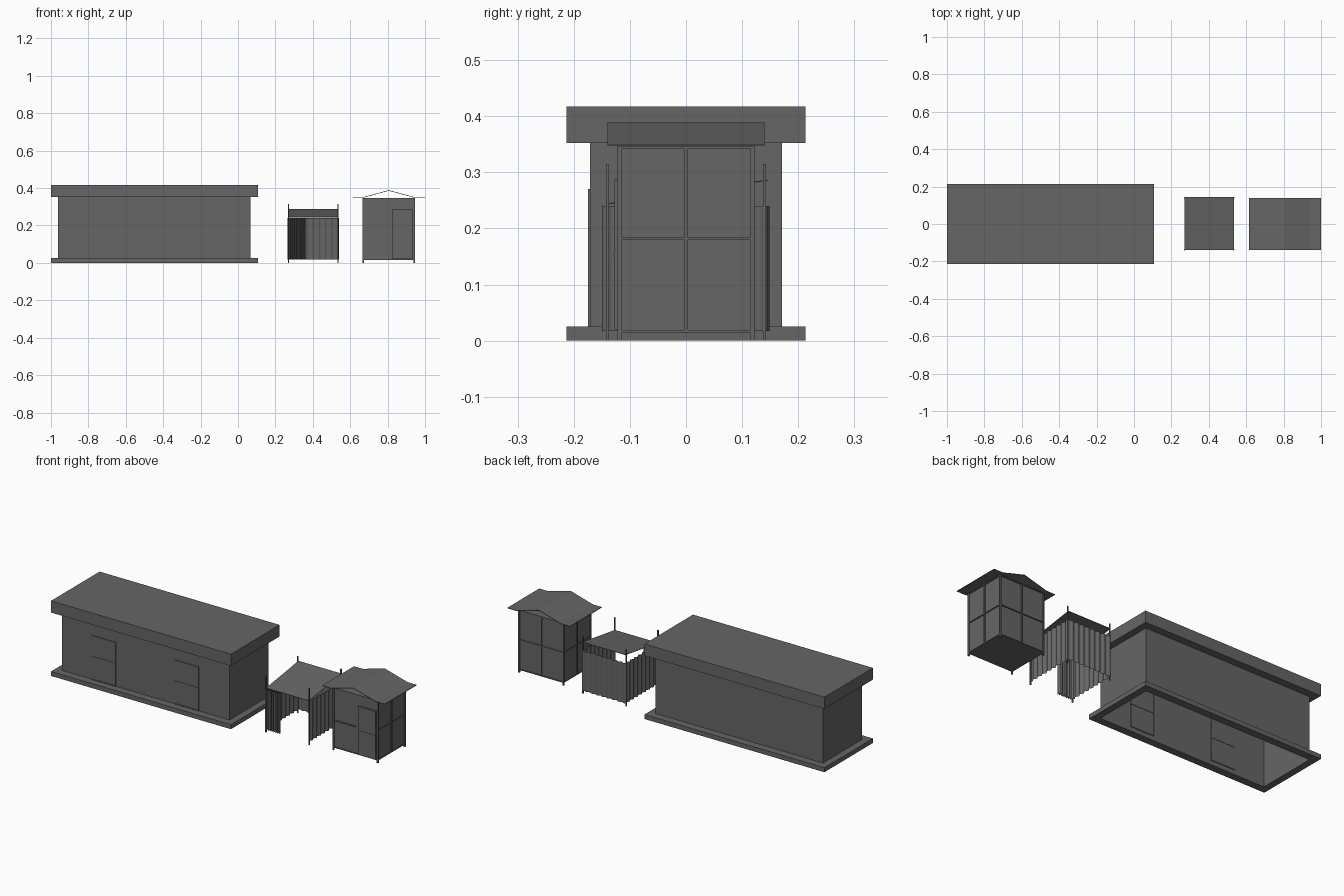
import bpy, bmesh, math

cube = bpy.data.objects.get("Cube")
if cube:
    bpy.data.objects.remove(cube, do_unlink=True)

grey = bpy.data.materials.new("dark grey")
grey.use_nodes = True
grey.diffuse_color = (0.133, 0.133, 0.133, 1)
grey.node_tree.nodes["Principled BSDF"].inputs["Base Color"].default_value = grey.diffuse_color


def finish(name, bm, fix_normals=True):
    if fix_normals:
        bmesh.ops.recalc_face_normals(bm, faces=bm.faces[:])
    mesh = bpy.data.meshes.new(name)
    bm.to_mesh(mesh)
    bm.free()
    mesh.materials.append(grey)
    obj = bpy.data.objects.new(name, mesh)
    bpy.context.collection.objects.link(obj)
    return obj


def add_box(bm, lo, hi):
    verts = bmesh.ops.create_cube(bm, size=1)["verts"]
    for v in verts:
        for i in range(3):
            v.co[i] = lo[i] if v.co[i] < 0 else hi[i]


def box(name, lo, hi):
    bm = bmesh.new()
    add_box(bm, lo, hi)
    return finish(name, bm)


def rings(name, cx, sections, cap=False):
    """Bridge rectangular rings given as (half width, half depth, height)."""
    bm = bmesh.new()
    loops = []
    for hx, hy, z in sections:
        loops.append([bm.verts.new((cx + sx * hx, sy * hy, z))
                      for sx, sy in ((-1, -1), (1, -1), (1, 1), (-1, 1))])
    for a, b in zip(loops, loops[1:]):
        for i in range(4):
            j = (i + 1) % 4
            bm.faces.new((a[i], a[j], b[j], b[i]))
    if cap:
        bm.faces.new(loops[-1])
    return finish(name, bm, False)


def sheet(name, profile, y0, y1, thick):
    """Extrude an (x, z) polyline along y as a thin sheet."""
    bm = bmesh.new()
    front = [bm.verts.new((x, y0, z)) for x, z in profile]
    back = [bm.verts.new((x, y1, z)) for x, z in profile]
    for i in range(len(profile) - 1):
        bm.faces.new((front[i], front[i + 1], back[i + 1], back[i]))
    obj = finish(name, bm, False)
    mod = obj.modifiers.new("thickness", "SOLIDIFY")
    mod.thickness = thick
    return obj


def curtain(name, start, end, waves, depth, z0=0.017, z1=0.24):
    """Wavy hanging cloth between two plan points."""
    (xa, ya), (xb, yb) = start, end
    length = math.hypot(xb - xa, yb - ya)
    nx, ny = -(yb - ya) / length, (xb - xa) / length
    steps = waves * 6
    bm = bmesh.new()
    last = None
    for i in range(steps + 1):
        t = i / steps
        w = depth * math.sin(t * waves * math.tau)
        x, y = xa + (xb - xa) * t + nx * w, ya + (yb - ya) * t + ny * w
        pair = [bm.verts.new((x, y, z)) for z in (z0, z1)]
        if last:
            bm.faces.new((last[0], pair[0], pair[1], last[1]))
        last = pair
    obj = finish(name, bm, False)
    for p in obj.data.polygons:
        p.use_smooth = True
    return obj


# Long building: open foundation ring, walls, flat roof
CX, HX, HY = -0.447, 0.553, 0.213
WX, WY = 0.515, 0.171
rings("foundation", CX, [(WX, WY, 0), (HX, HY, 0), (HX, HY, 0.025), (WX, WY, 0.025)])
rings("building_walls", CX, [(WX, WY, 0), (WX, WY, 0.352)])
rings("flat_roof", CX, [(WX, WY, 0.352), (HX, HY, 0.352), (HX, HY, 0.417)], cap=True)


# Building doors: thin leaf with raised rails passing through the front wall
def door(name, x0, x1):
    bm = bmesh.new()
    w, top, mid = 0.005, 0.27, 0.15
    y0, y1 = -WY - 0.004, -WY + 0.004
    for x in (x0, x1 - w):
        add_box(bm, (x, y0, 0.025), (x + w, y1, top))
    for z in (0.025, mid, top - w):
        add_box(bm, (x0, y0, z), (x1, y1, z + w))
    add_box(bm, (x0, y0 + 0.002, 0.025), (x1, y1 - 0.002, top))
    finish(name, bm)


door("left_door", -0.78, -0.63)
door("right_door", -0.27, -0.12)

# Stall: four posts, sloping roof sheet, hanging curtains
SX0, SX1, SY = 0.27, 0.535, 0.14
for side, x in (("right", SX0), ("left", SX1)):
    for end, y in (("front", -SY), ("back", SY)):
        box(f"stall_{end}_{side}_post", (x - 0.003, y - 0.003, 0), (x + 0.003, y + 0.003, 0.315))
awning = sheet("stall_roof", [(SX0, 0), (SX1, 0)], -SY, 0.145, 0.002)
for v in awning.data.vertices:
    v.co.z = 0.245 if v.co.y < 0 else 0.287
curtain("back_curtain", (SX0, 0.145), (SX1, 0.145), 8, 0.004)
curtain("right_curtain", (SX0, -SY), (SX0, SY), 8, 0.005)
curtain("left_curtain", (SX1, -SY), (SX1, SY), 8, 0.005)
curtain("gathered_front_curtain", (SX0, -SY), (0.36, -SY), 8, 0.011)

# Kiosk: panelled body with a frame of slim bars
KX, KHX, KHY, Z0, Z1 = 0.806, 0.138, 0.12, 0.015, 0.347
box("kiosk_body", (KX - KHX + 0.003, -KHY + 0.003, Z0), (KX + KHX - 0.003, KHY - 0.003, Z1))
bm = bmesh.new()
B = 0.004
for sx in (-1, 1):
    # Corner posts reach the ground
    for sy in (-1, 1):
        x, y = KX + sx * (KHX - B / 2), sy * (KHY - B / 2)
        add_box(bm, (x - B, y - B, 0), (x + B, y + B, Z1))
    # Side centre bars and rails
    x = KX + sx * (KHX - B / 2)
    add_box(bm, (x - B, -B, Z0), (x + B, B, Z1))
    for z in (Z0, 0.18, Z1 - B):
        add_box(bm, (x - B, -KHY, z), (x + B, KHY, z + B))
y = KHY - B / 2
add_box(bm, (KX - B, y - B, Z0), (KX + B, y + B, Z1))
for z in (Z0, 0.18, Z1 - B):
    add_box(bm, (KX - KHX, y - B, z), (KX + KHX, y + B, z + B))
for z in (Z0, Z1 - B):
    add_box(bm, (KX - KHX, -y - B, z), (KX + KHX, -y + B, z + B))
finish("kiosk_frame", bm)

# Kiosk front: tall door leaf and serving ledge
box("kiosk_door", (KX + 0.02, -0.127, 0.02), (KX + KHX - 0.01, -KHY + 0.004, 0.287))
box("kiosk_door_rail", (KX + 0.02, -0.129, 0.15), (KX + KHX - 0.01, -0.126, 0.154))
box("kiosk_front_ledge", (KX - KHX, -0.125, 0.165), (KX, -KHY + 0.004, 0.169))

# Kiosk roof: low gable with flat eaves
sheet("kiosk_roof", [(0.615, 0.351), (0.668, 0.351), (KX, 0.389), (0.945, 0.351), (1.0, 0.351)],
      -0.14, 0.14, 0.003)
